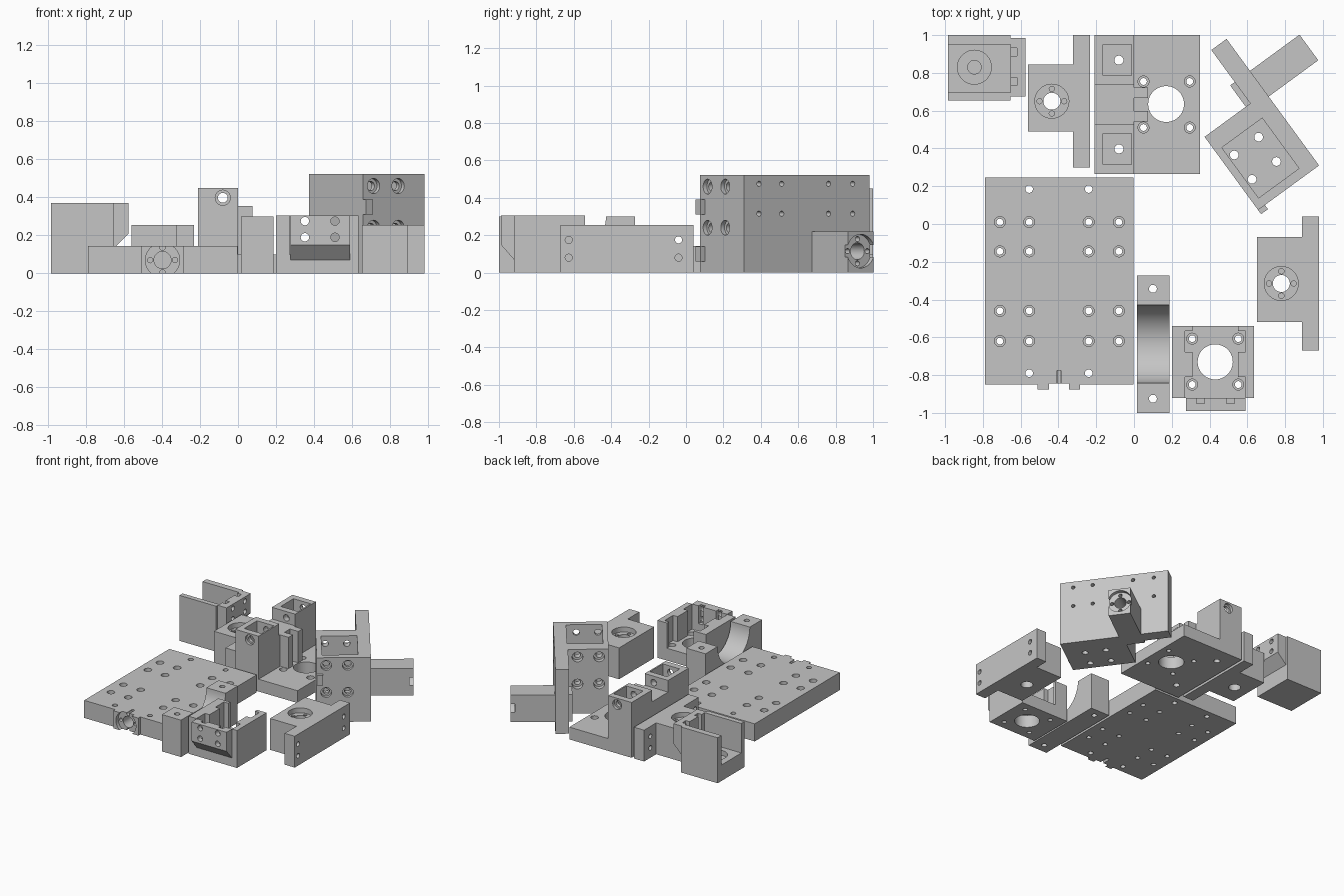
import bpy, bmesh, math
from mathutils import Vector, Matrix

if "Cube" in bpy.data.objects:
    bpy.data.objects.remove(bpy.data.objects["Cube"])

grey = bpy.data.materials.new("machined grey")
grey.diffuse_color = (0.56, 0.56, 0.56, 1)
grey.use_nodes = True
grey.node_tree.nodes["Principled BSDF"].inputs["Base Color"].default_value = grey.diffuse_color


# Shape helpers: each returns a function that adds the shape to a bmesh
def prism(points, vec):
    def add(bm):
        lo = [bm.verts.new(p) for p in points]
        hi = [bm.verts.new(Vector(p) + Vector(vec)) for p in points]
        n = len(lo)
        bm.faces.new(lo)
        bm.faces.new(hi[::-1])
        for i in range(n):
            bm.faces.new((lo[i], hi[i], hi[(i + 1) % n], lo[(i + 1) % n]))
    return add


def box(x0, x1, y0, y1, z0, z1):
    return prism([(x0, y0, z0), (x1, y0, z0), (x1, y1, z0), (x0, y1, z0)], (0, 0, z1 - z0))


def cyl(a, b, r, seg=24):
    a, b = Vector(a), Vector(b)
    w = (b - a).normalized()
    u = w.orthogonal().normalized()
    v = w.cross(u)
    ring = [a + r * (u * math.cos(t) + v * math.sin(t))
            for t in (2 * math.pi * i / seg for i in range(seg))]
    return prism(ring, b - a)


def screw(p, inward, length, r=0.018, head=0.029, depth=0.05):
    """Counterbored hole drilled from p along the inward direction."""
    p, w = Vector(p), Vector(inward)
    return [cyl(p - w * 0.02, p + w * length, r), cyl(p - w * 0.025, p + w * depth, head)]


def bearing_seat(p, inward, length, recess=0.04):
    """Round recess with a shaft bore and four small screw holes."""
    p, w = Vector(p), Vector(inward)
    u = w.orthogonal().normalized()
    v = w.cross(u)
    cuts = [cyl(p - w * 0.02, p + w * recess, 0.09, 40), cyl(p - w * 0.03, p + w * length, 0.045, 32)]
    for i in (-1, 1):
        for j in (-1, 1):
            q = p + u * 0.046 * i + v * 0.046 * j
            cuts.append(cyl(q - w * 0.01, q + w * 0.1, 0.014, 16))
    return cuts


def mesh_object(name, shapes):
    bm = bmesh.new()
    for s in shapes:
        s(bm)
    bmesh.ops.recalc_face_normals(bm, faces=bm.faces)
    me = bpy.data.meshes.new(name)
    bm.to_mesh(me)
    bm.free()
    ob = bpy.data.objects.new(name, me)
    bpy.context.collection.objects.link(ob)
    return ob


def part(name, solids, cuts, matrix=None):
    ob = mesh_object(name, solids[:1])
    helpers = []
    steps = [([s], 'UNION') for s in solids[1:]] + [([c], 'DIFFERENCE') for c in cuts]
    for shapes, op in steps:
        h = mesh_object("helper", shapes)
        h.hide_render = True
        m = ob.modifiers.new(op, 'BOOLEAN')
        m.operation, m.solver, m.object = op, 'EXACT', h
        helpers.append(h)
    bpy.context.view_layer.update()
    me = bpy.data.meshes.new_from_object(ob.evaluated_get(bpy.context.evaluated_depsgraph_get()))
    ob.modifiers.clear()
    ob.data = me
    for h in helpers:
        bpy.data.objects.remove(h)
    me.materials.clear()
    me.materials.append(grey)
    if matrix:
        me.transform(matrix)
    return ob


DOWN = (0, 0, -1)

# Base plate with a hole grid and a bearing boss on its front edge
cuts = bearing_seat((-0.397, -0.875, 0.07), (0, 1, 0), 0.2, 0.03)
for x in (-0.71, -0.555, -0.24, -0.08):
    for y in (0.01, -0.145, -0.46, -0.62):
        cuts += screw((x, y, 0.143), DOWN, 0.2)
for x in (-0.555, -0.24):
    for y in (0.185, -0.79):
        cuts.append(cyl((x, y, -0.02), (x, y, 0.2), 0.02))
part("base_plate", [box(-0.79, -0.003, -0.85, 0.245, 0, 0.143),
                    box(-0.51, -0.285, -0.875, -0.8, 0, 0.143)], cuts)


# Two flanged bearing blocks
def bearing_block(name, x0, body_y, flange_y, seat):
    cuts = bearing_seat((seat[0], seat[1], 0.255), DOWN, 0.3)
    for y in (flange_y[0] + 0.043, flange_y[1] - 0.08):
        for z in (0.08, 0.175):
            cuts.append(cyl((x0 + 0.2, y, z), (x0 + 0.36, y, z), 0.019))
    part(name, [box(x0, x0 + 0.28, *body_y, 0, 0.255),
                box(x0 + 0.237, x0 + 0.328, *flange_y, 0, 0.255)], cuts)


bearing_block("rear_bearing_block", -0.56, (0.49, 0.845), (0.3, 1.0), (-0.435, 0.65))
bearing_block("side_bearing_block", 0.652, (-0.52, -0.07), (-0.67, 0.04), (0.78, -0.315))

# Channel bracket with an overhanging drilled end wall
cuts = [box(-1.1, -0.655, 0.695, 0.95, 0.13, 0.5),
        cyl((-0.845, 0.83, 0.09), (-0.845, 0.83, 0.2), 0.09, 40),
        cyl((-0.845, 0.83, 0.05), (-0.845, 0.83, 0.2), 0.036)]
for y in (0.755, 0.91):
    cuts.append(box(-0.67, -0.62, y - 0.021, y + 0.021, 0.22, 0.5))
    for z in (0.25, 0.335):
        cuts.append(cyl((-0.7, y, z), (-0.5, y, z), 0.02))
end_wall = [(-0.75, 0.675, 0.37), (-0.75, 0.675, 0.1), (-0.655, 0.675, 0.13),
            (-0.575, 0.675, 0.21), (-0.575, 0.675, 0.37)]
part("channel_bracket", [box(-0.985, -0.655, 0.655, 1.0, 0, 0.37),
                         prism(end_wall, (0, 0.31, 0))], cuts)

# Twin tower mount: base, two pocketed towers, lower bridge and guide ribs
solids = [box(-0.21, 0.35, 0.265, 1.0, 0, 0.1), box(-0.21, 0, 0.4, 0.87, 0.05, 0.355)]
cuts = [cyl((0.17, 0.635, -0.1), (0.17, 0.635, 0.2), 0.095, 48),
        cyl((-0.08, 0.2, 0.398), (-0.08, 1.1, 0.398), 0.026)]
for s in (-1, 1):
    cy = 0.6325 + s * 0.235
    solids.append(box(-0.21, 0, cy - 0.1325, cy + 0.1325, 0.04, 0.45))
    y0, y1 = sorted((0.6325 + s * 0.035, 0.6325 + s * 0.09))
    solids.append(box(-0.05, 0.075, y0, y1, 0.05, 0.355))
    cuts += [box(-0.165, -0.012, cy - 0.082, cy + 0.082, 0.25, 0.6),
             cyl((-0.08, cy, -0.1), (-0.08, cy, 0.5), 0.024),
             cyl((-0.08, cy + s * 0.11, 0.398), (-0.08, cy + s * 0.2, 0.398), 0.04)]
    for x in (0.05, 0.295):
        cuts += screw((x, 0.6325 + s * 0.122, 0.1), DOWN, 0.2, depth=0.04)
part("twin_tower_mount", solids, cuts)

# Saddle clamp with a half-round bed
cuts = [cyl((-0.1, -0.635, 0.3), (0.3, -0.635, 0.3), 0.207, 64)]
cuts += [cyl((0.1, y, -0.1), (0.1, y, 0.5), 0.021) for y in (-0.925, -0.343)]
part("saddle_clamp", [box(0.015, 0.187, -1.0, -0.272, 0, 0.3)], cuts)

# Motor bracket with an overhanging drilled front wall
cuts = [box(0.31, 0.55, -0.92, -0.4, 0.1, 0.5),
        cyl((0.43, -0.73, -0.1), (0.43, -0.73, 0.2), 0.093, 48)]
for y in (-0.85, -0.607):
    cuts.append(box(0.27, 0.59, y - 0.07, y + 0.04, 0.1, 0.5))
    for x in (0.308, 0.552):
        cuts += screw((x, y, 0.1), DOWN, 0.2, depth=0.04)
for x in (0.352, 0.51):
    cuts.append(box(x - 0.021, x + 0.021, -0.95, -0.9, 0.16, 0.5))
    for z in (0.19, 0.275):
        cuts.append(cyl((x, -1.1, z), (x, -0.9, z), 0.022))
front_wall = [(0.275, -0.85, 0.305), (0.275, -0.85, 0.05), (0.275, -0.92, 0.07),
              (0.275, -0.99, 0.15), (0.275, -0.99, 0.305)]
part("motor_bracket", [box(0.2, 0.635, -0.92, -0.54, 0, 0.305),
                       prism(front_wall, (0.315, 0, 0))], cuts)

# Angled carriage: wall plate, hollow box, bearing arm, boss and clips
d, n = Vector((0.59, -0.807, 0)).normalized(), Vector((0.807, 0.59, 0)).normalized()
place = Matrix(((d.x, n.x, 0, 0.49), (d.y, n.y, 0, 0.98), (0, 0, 1, 0), (0, 0, 0, 1)))
H = 0.523
solids = [box(0, 0.83, -0.1, 0, 0, H), box(0.35, 0.83, -0.4, -0.05, 0, H),
          box(0.21, 0.378, -0.05, 0.325, 0, 0.22), box(0.21, 0.37, -0.13, -0.05, 0, 0.22)]
solids += [box(0.8, 0.857, -0.4, -0.355, z, z + 0.08) for z in (0.06, 0.31)]
cuts = [box(0.45, 0.78, -0.36, -0.095, 0.12, 0.7)]
cuts += bearing_seat((0.294, 0.325, 0.115), (0, -1, 0), 0.6, 0.03)
for y in (-0.33, -0.17):
    cuts += [cyl((x, y, -0.1), (x, y, 0.3), 0.023) for x in (0.52, 0.68)]
    for z in (0.24, 0.46):
        cuts += screw((0.83, y, z), (-1, 0, 0), 0.1, 0.024, 0.04, 0.025)
        cuts += screw((0.35, y, z), (1, 0, 0), 0.15, 0.024, 0.04, 0.04)
for x in (0.11, 0.27, 0.58, 0.73):
    cuts += [cyl((x, -0.12, z), (x, 0.05, z), 0.014, 16) for z in (0.315, 0.475)]
part("angled_carriage", solids, cuts, place)

# Smooth the round bores, keep machined edges sharp
for ob in bpy.context.scene.objects:
    ob.select_set(True)
    bpy.context.view_layer.objects.active = ob
bpy.ops.object.shade_smooth_by_angle(angle=math.radians(30))
